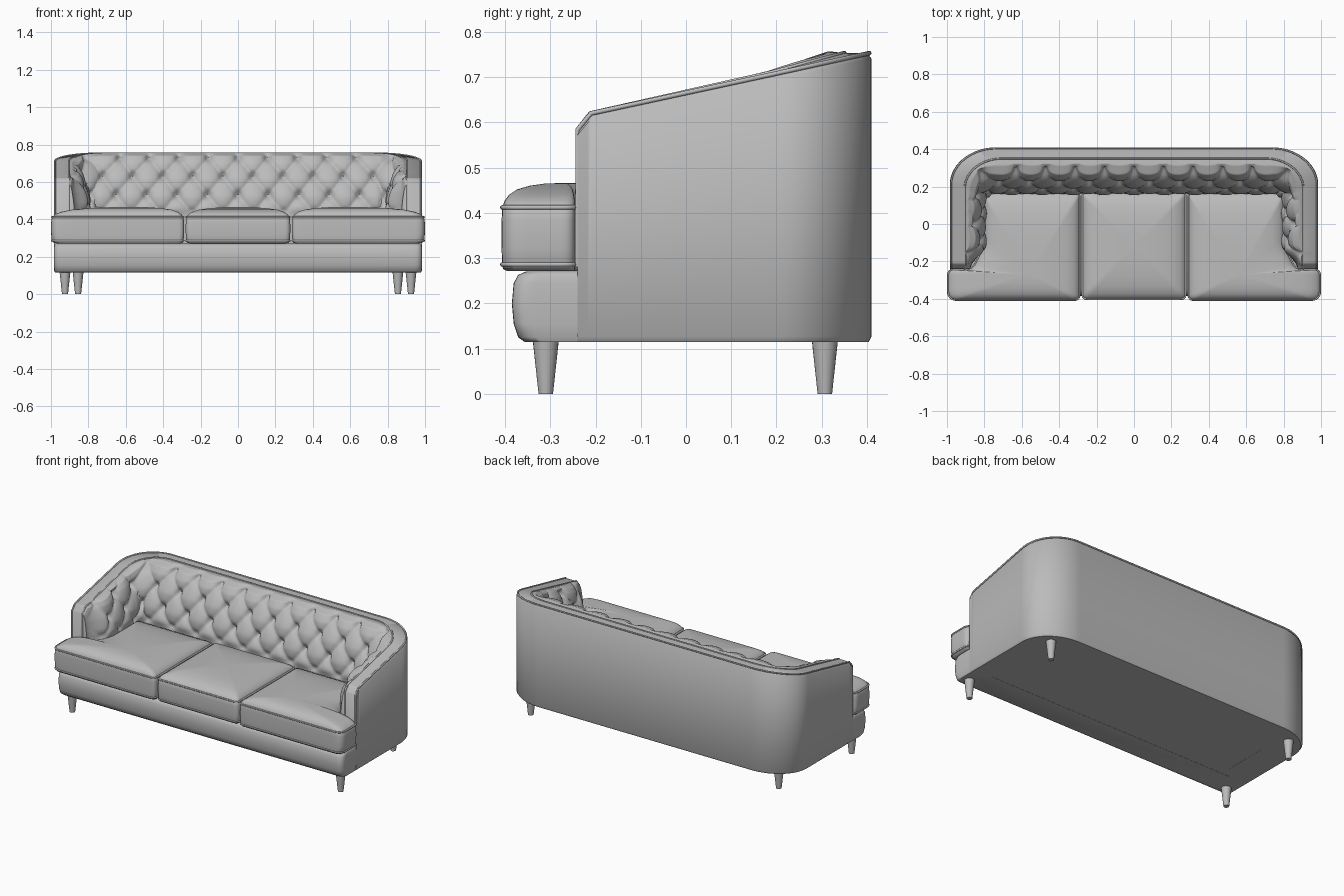
import bpy, bmesh, math
from mathutils import Vector

cube = bpy.data.objects.get("Cube")
if cube:
    bpy.data.objects.remove(cube)

fabric = bpy.data.materials.new("grey_fabric")
fabric.use_nodes = True
GREY = (0.5, 0.5, 0.5, 1)
fabric.diffuse_color = GREY
fabric.node_tree.nodes["Principled BSDF"].inputs["Base Color"].default_value = GREY

FLOOR, FRONT = 0.115, -0.24     # underside height, front of the arms


def smooth(t):
    t = max(0.0, min(1.0, t))
    return t * t * (3 - 2 * t)


def add(name, bm, angle=40):
    bmesh.ops.recalc_face_normals(bm, faces=bm.faces)
    mesh = bpy.data.meshes.new(name)
    bm.to_mesh(mesh)
    bm.free()
    ob = bpy.data.objects.new(name, mesh)
    bpy.context.collection.objects.link(ob)
    mesh.materials.append(fabric)
    bpy.ops.object.select_all(action='DESELECT')
    bpy.context.view_layer.objects.active = ob
    ob.select_set(True)
    bpy.ops.object.shade_smooth_by_angle(angle=math.radians(angle))
    return ob


def loft(bm, rings, closed):
    """Skin a list of equally long point rings."""
    rows = [[bm.verts.new(p) for p in ring] for ring in rings]
    n = len(rows[0])
    for a, b in zip(rows, rows[1:]):
        for i in range(n if closed else n - 1):
            j = (i + 1) % n
            bm.faces.new((a[i], a[j], b[j], b[i]))
    return rows


def piping(name, points, radius=0.006, cyclic=False):
    curve = bpy.data.curves.new(name, 'CURVE')
    curve.dimensions = '3D'
    curve.bevel_depth = radius
    curve.bevel_resolution = 2
    curve.use_fill_caps = True
    spline = curve.splines.new('POLY')
    spline.points.add(len(points) - 1)
    for p, co in zip(spline.points, points):
        p.co = (*co, 1)
    spline.use_cyclic_u = cyclic
    curve.materials.append(fabric)
    ob = bpy.data.objects.new(name, curve)
    bpy.context.collection.objects.link(ob)


# ---- U-shaped back and arms, left half then mirrored
def half_path(hx, hy, rx, ry):
    pts = [Vector((hx, FRONT + (hy - ry - FRONT) * i / 60)) for i in range(60)]
    for i in range(30):
        a = math.pi / 2 * i / 30
        pts.append(Vector((hx - rx + rx * math.cos(a), hy - ry + ry * math.sin(a))))
    pts += [Vector(((hx - rx) * (1 - i / 110), hy)) for i in range(111)]
    return pts


outer = half_path(0.985, 0.41, 0.25, 0.2)
rim = half_path(0.905, 0.35, 0.2, 0.16)
seat = half_path(0.8, 0.165, 0.05, 0.05)


def top_height(p):
    chamfer = 0.03 * max(0, 1 - (p.y - FRONT) / 0.03)
    return 0.62 + 0.215 * (p.y + 0.21) - chamfer


# Padding profile: (blend from rim to seat line, fraction of the drop)
PAD = [(0, 0), (0.15, -0.01), (0.35, 0.04), (0.5, 0.15), (0.72, 0.4), (0.9, 0.7), (1, 1)]
fine = []
for (w0, d0), (w1, d1) in zip(PAD, PAD[1:]):
    fine += [(w0 + (w1 - w0) * k / 8, d0 + (d1 - d0) * k / 8) for k in range(8)]
fine.append(PAD[-1])

middle = [a.lerp(b, 0.6) for a, b in zip(rim, seat)]
lengths = [0.0]
for a, b in zip(reversed(middle), list(reversed(middle))[1:]):
    lengths.append(lengths[-1] + (a - b).length)
lengths.reverse()


def tuft(s, z):
    """Diamond tufting: puffs between creases, deep at the buttons."""
    u, v = s / 0.16 + 0.5, (z - 0.63) / 0.2
    a, b = abs(math.sin(math.pi * (u + v))), abs(math.sin(math.pi * (u - v)))
    puff = math.sqrt(a * b)
    button = math.exp(-(a * a + b * b) / 0.25)
    return 0.022 * puff - 0.03 * button


rings = []
for i, (o, r, q) in enumerate(zip(outer, rim, seat)):
    h = top_height(o)
    grow = smooth((r.y - FRONT) / 0.14) if i < 60 else 1.0
    foot = r.lerp(q, 0.3 + 0.7 * grow)
    t = middle[min(i + 1, len(middle) - 1)] - middle[max(i - 1, 0)]
    inward = Vector((-t.y, t.x)).normalized()
    ring = [(*o.lerp(r, 0.1), FLOOR), (*o, FLOOR + 0.012), (*o, h - 0.012),
            (*o.lerp(r, 0.15), h), (*r, h)]
    for w, d in fine[1:]:
        z = h - d * (h - 0.42)
        fade = min(1, w * 3) * smooth((z - 0.41) / 0.06) * grow
        p = r.lerp(foot, w) + inward * tuft(lengths[i], z) * fade
        ring.append((p.x if i < len(outer) - 1 else 0, p.y, z))
    ring += [(*foot, 0.25), (*foot, FLOOR)]
    rings.append(ring)
bm = bmesh.new()
rows = loft(bm, rings, True)
bm.faces.new(rows[0])
shell = add("back_and_arms", bm, 50)
mirror = shell.modifiers.new("mirror", 'MIRROR')
mirror.use_clip = True


def rim_piping(name, path):
    half = [(p.x, p.y, top_height(o)) for p, o in zip(path, outer)]
    x, y, z = half[0]
    half = [(x, y, 0.28)] + half
    piping(name, half + [(-x, y, z) for x, y, z in reversed(half[:-1])], 0.005)


rim_piping("outer_piping", [o.lerp(r, 0.08) for o, r in zip(outer, rim)])
rim_piping("inner_piping", rim)

# ---- Platform under the seat
bm = bmesh.new()
plan = [o * 0.985 for o in outer]
plan += [Vector((-p.x, p.y)) for p in reversed(plan[:-1])]
rows = loft(bm, [[(*p, z) for p in plan] for z in (FLOOR + 0.001, 0.27)], True)
for row in rows:
    bm.faces.new(row)
add("seat_deck", bm)


# ---- Rounded plan outlines for the front rail and cushions
def rounded(corners):
    """corners: (x, y, radius); returns a smooth, evenly dense outline."""
    out = []
    n = len(corners)
    for i, (x, y, r) in enumerate(corners):
        p = Vector((x, y))
        a = Vector(corners[i - 1][:2])
        b = Vector(corners[(i + 1) % n][:2])
        s, e = p + (a - p).normalized() * r, p + (b - p).normalized() * r
        for k in range(7):
            t = k / 6
            out.append(s.lerp(p, t).lerp(p.lerp(e, t), t))
        nx, ny, nr = corners[(i + 1) % n]
        stop = b + (p - b).normalized() * nr
        out += [e.lerp(stop, k / 8) for k in range(1, 8)]
    return out


def pillow(name, outline, centre, levels):
    """levels: (pull towards the centre, height) from bottom to top."""
    c = Vector(centre)
    bm = bmesh.new()
    rows = loft(bm, [[(*p.lerp(c, t), z) for p in outline] for t, z in levels], True)
    bm.faces.new(rows[0])
    bm.faces.new(rows[-1])
    return add(name, bm, 60)


rail = rounded([(-0.985, -0.385, 0.04), (0.985, -0.385, 0.04),
                (0.985, -0.2, 0.005), (-0.985, -0.2, 0.005)])
bm = bmesh.new()
levels = [(0.028, FLOOR), (0.014, 0.125), (0.004, 0.155), (0, 0.2), (0.004, 0.245),
          (0.014, 0.263), (0.03, 0.27)]
rows = loft(bm, [[(p.x * (1 - t * 0.3), p.y + t * smooth((-0.2 - p.y) / 0.18), z)
                  for p in rail] for t, z in levels], True)
bm.faces.new(rows[0])
bm.faces.new(rows[-1])
add("front_rail", bm, 60)

CROWN = [(0.08, 0.272), (0.025, 0.276), (0.01, 0.288), (0.003, 0.32), (0, 0.35),
         (0.003, 0.385), (0.012, 0.412), (0.05, 0.427), (0.12, 0.44), (0.25, 0.452),
         (0.45, 0.46), (0.7, 0.465), (0.95, 0.466)]


def cushion(name, corners, centre):
    outline = rounded(corners)
    pillow(name, outline, centre, CROWN)
    for part, z in (("lower", 0.286), ("upper", 0.412)):
        loop = [(*p.lerp(Vector(centre), 0.012), z) for p in outline]
        piping(name + "_" + part + "_piping", loop, 0.005, True)


cushion("middle_cushion", [(-0.28, -0.405, 0.03), (0.28, -0.405, 0.03),
                           (0.28, 0.17, 0.02), (-0.28, 0.17, 0.02)], (0, -0.12))
for side, sx in (("left", 1), ("right", -1)):
    shape = [(0.288, -0.408, 0.03), (1.0, -0.408, 0.05), (1.0, -0.245, 0.03),
             (0.87, -0.245, 0.04), (0.805, -0.12, 0.05), (0.805, 0.17, 0.02),
             (0.288, 0.17, 0.02)]
    cushion(side + "_cushion", [(x * sx, y, r) for x, y, r in shape], (0.56 * sx, -0.27))

# ---- Tapered legs
for end, x, y in (("front", 0.925, -0.31), ("back", 0.855, 0.307)):
    for side, sx in (("left", 1), ("right", -1)):
        bm = bmesh.new()
        bmesh.ops.create_cone(bm, cap_ends=True, segments=24, radius1=0.016,
                              radius2=0.029, depth=0.12)
        bmesh.ops.translate(bm, verts=bm.verts, vec=(x * sx, y, 0.06))
        add(end + "_" + side + "_leg", bm)
